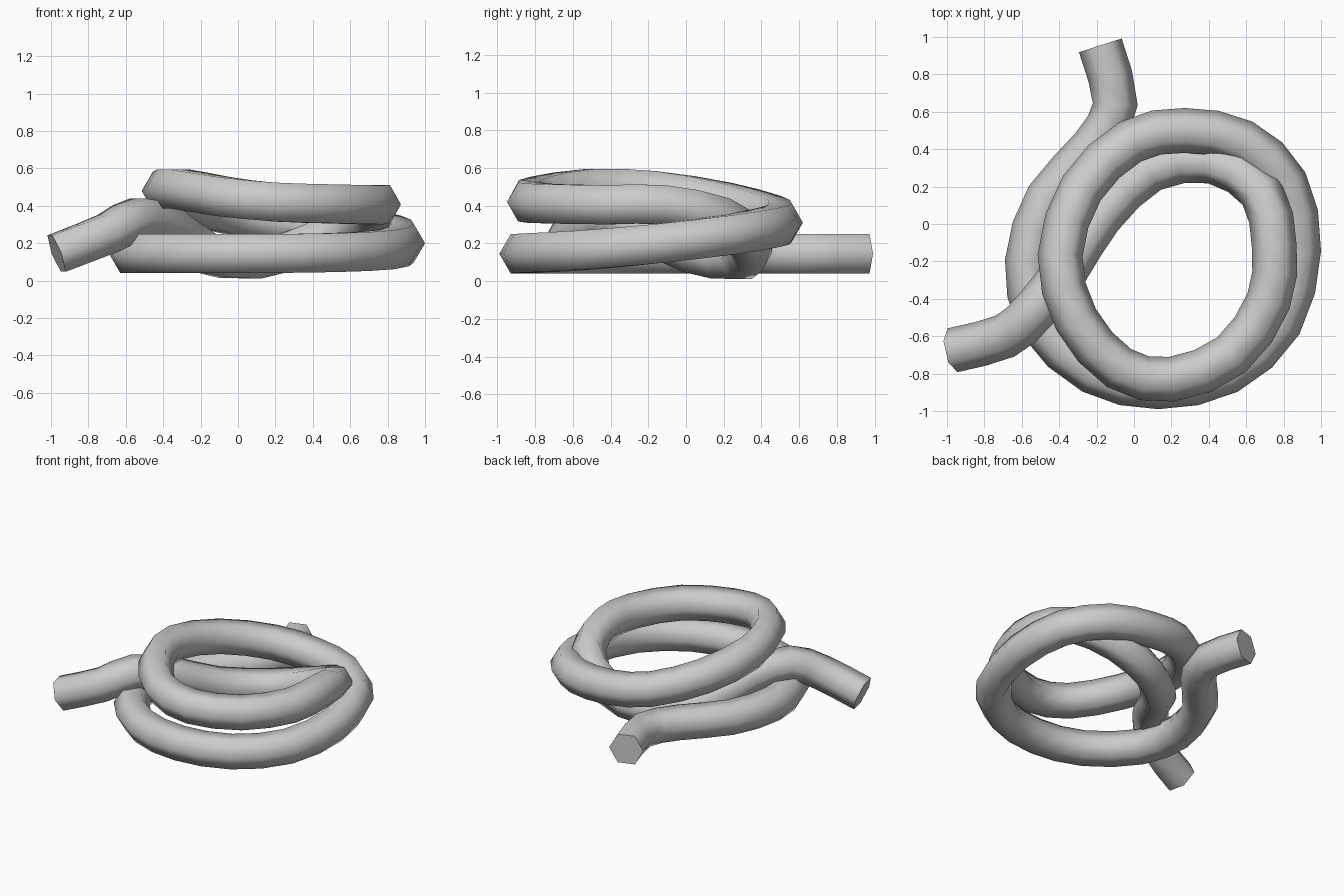
import bpy
import bmesh
from math import cos, sin, pi, radians
from mathutils import Vector

cube = bpy.data.objects.get("Cube")
if cube:
    bpy.data.objects.remove(cube, do_unlink=True)

ROPE_RADIUS = 0.12
SIDES = 6

# Centre line of the rope, from the rear tail to the left-hand tail
back_tail = [(-.18, .955, .145), (-.1, .64, .145), (-.22, .41, .145)]
lower_loop = [
    (-.46, .14, .145), (-.57, -.2, .145), (-.5, -.53, .145),
    (-.22, -.79, .145), (.13, -.87, .145), (.5, -.79, .15),
    (.78, -.53, .165), (.88, -.14, .2), (.81, .22, .245),
    (.58, .44, .285), (.27, .5, .31),
]
upper_loop = [
    (-.02, .44, .35), (-.28, .19, .42), (-.395, -.17, .48),
    (-.31, -.51, .49), (-.08, -.77, .45), (.2, -.83, .42),
    (.52, -.7, .41), (.72, -.41, .405), (.75, -.12, .405),
    (.68, .17, .34), (.42, .335, .21),
]
tucked_tail = [
    (.09, .29, .115), (-.18, .04, .15), (-.36, -.24, .28),
    (-.53, -.46, .335), (-.69, -.6, .255), (-.97, -.675, .145),
]
path = [Vector(p) for p in back_tail + lower_loop + upper_loop + tucked_tail]


def smooth_path(points):
    """Add one spline midpoint between each pair of points."""
    padded = [2 * points[0] - points[1], *points, 2 * points[-1] - points[-2]]
    result = []
    for a, b, c, d in zip(padded, padded[1:], padded[2:], padded[3:]):
        result += [b, (9 * (b + c) - a - d) / 16]
    return result + [points[-1]]


def sweep_rope(points, radius, sides):
    """Sweep an upright polygon along the points and cap both ends."""
    bm = bmesh.new()
    rings = []
    last = len(points) - 1
    for i, centre in enumerate(points):
        tangent = (points[min(i + 1, last)] - points[max(i - 1, 0)]).normalized()
        side = tangent.cross(Vector((0, 0, 1))).normalized()
        up = side.cross(tangent)
        angles = [2 * pi * k / sides for k in range(sides)]
        rings.append([bm.verts.new(centre + radius * (cos(t) * side + sin(t) * up))
                      for t in angles])
    for near, far in zip(rings, rings[1:]):
        for k in range(sides):
            n = (k + 1) % sides
            bm.faces.new((near[k], near[n], far[n], far[k]))
    bm.faces.new(rings[0])
    bm.faces.new(rings[-1])
    bmesh.ops.recalc_face_normals(bm, faces=bm.faces)
    return bm


# Knotted rope
mesh = bpy.data.meshes.new("knotted_rope")
bm = sweep_rope(smooth_path(path), ROPE_RADIUS, SIDES)
bm.to_mesh(mesh)
bm.free()
rope = bpy.data.objects.new("knotted_rope", mesh)
bpy.context.collection.objects.link(rope)

# Plain grey material
grey = bpy.data.materials.new("light_grey")
grey.use_nodes = True
colour = (0.6, 0.6, 0.6, 1)
grey.diffuse_color = colour
grey.node_tree.nodes["Principled BSDF"].inputs["Base Color"].default_value = colour
mesh.materials.append(grey)

# Round shading along the rope, crisp cut ends
bpy.ops.object.select_all(action='DESELECT')
rope.select_set(True)
bpy.context.view_layer.objects.active = rope
bpy.ops.object.shade_smooth_by_angle(angle=radians(75))
